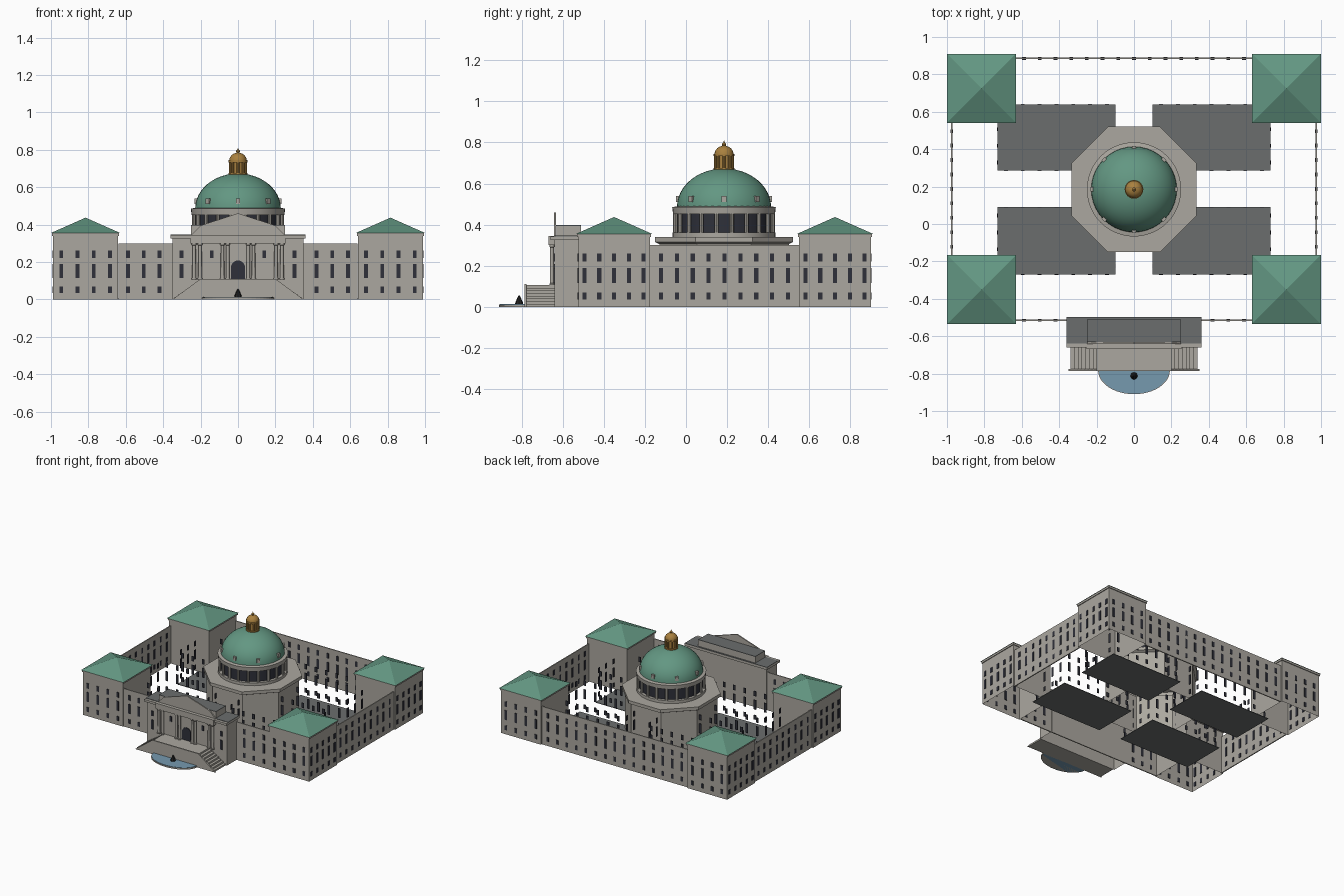
import bpy, bmesh
from math import cos, sin, pi, sqrt
from mathutils import Matrix

if "Cube" in bpy.data.objects:
    bpy.data.objects.remove(bpy.data.objects["Cube"])


def material(name, r, g, b):
    m = bpy.data.materials.new(name)
    m.use_nodes = True
    m.diffuse_color = (r, g, b, 1)
    m.node_tree.nodes["Principled BSDF"].inputs["Base Color"].default_value = (r, g, b, 1)
    return m


STONE = material("grey stone", .41, .39, .35)
SLATE = material("dark slate", .145, .155, .155)
GLASS = material("dark glass", .028, .03, .042)
COPPER = material("green copper", .125, .31, .225)
GOLD = material("gold", .40, .22, .05)
WATER = material("water blue", .18, .32, .43)
BRONZE = material("black bronze", .015, .015, .015)


def finish(name, bm, *mats, smooth=False):
    mesh = bpy.data.meshes.new(name)
    bm.to_mesh(mesh)
    bm.free()
    for m in mats:
        mesh.materials.append(m)
    ob = bpy.data.objects.new(name, mesh)
    bpy.context.collection.objects.link(ob)
    if smooth:
        bpy.context.view_layer.objects.active = ob
        bpy.ops.object.select_all(action='DESELECT')
        ob.select_set(True)
        bpy.ops.object.shade_smooth_by_angle(angle=pi / 5)
    return ob


def box(bm, x0, x1, y0, y1, z0, z1, open_bottom=False):
    mat = Matrix.Translation(((x0 + x1) / 2, (y0 + y1) / 2, (z0 + z1) / 2)) @ \
        Matrix.Diagonal((abs(x1 - x0), abs(y1 - y0), abs(z1 - z0), 1))
    verts = bmesh.ops.create_cube(bm, size=1, matrix=mat)["verts"]
    if open_bottom:
        low = [f for f in verts[0].link_faces] + [f for v in verts for f in v.link_faces]
        low = {f for f in low if all(abs(v.co.z - z0) < 1e-5 for v in f.verts)}
        bmesh.ops.delete(bm, geom=list(low), context='FACES')


def lathe(bm, cx, cy, profile, segs, phase=0):
    """Surface of revolution from (radius, height) points."""
    rings = []
    for r, z in profile:
        if r == 0:
            rings.append([bm.verts.new((cx, cy, z))] * segs)
        else:
            angles = [2 * pi * (i + phase) / segs for i in range(segs)]
            rings.append([bm.verts.new((cx + r * cos(a), cy + r * sin(a), z)) for a in angles])
    for a, b in zip(rings, rings[1:]):
        for i in range(segs):
            j = (i + 1) % segs
            bm.faces.new(list(dict.fromkeys((a[i], a[j], b[j], b[i]))))


def extrude_y(bm, points, y0, y1):
    """Prism from an (x, z) outline."""
    a = [bm.verts.new((x, y0, z)) for x, z in points]
    b = [bm.verts.new((x, y1, z)) for x, z in points]
    bm.faces.new(a)
    bm.faces.new(b[::-1])
    for i in range(len(a)):
        j = (i + 1) % len(a)
        bm.faces.new((a[j], a[i], b[i], b[j]))
    bmesh.ops.recalc_face_normals(bm, faces=bm.faces)


ROWS = [(.035, .07), (.115, .19), (.22, .26)]


def windows(bm, axis, fixed, start, stop, count, t=.004, rows=ROWS):
    """Rows of evenly spaced panes on the plane where the other axis equals fixed."""
    for i in range(count):
        c = start + (stop - start) * (i + .5) / count
        for z0, z1 in rows:
            if axis == 'x':
                box(bm, c - .01, c + .01, fixed - t, fixed + t, z0, z1)
            else:
                box(bm, fixed - t, fixed + t, c - .01, c + .01, z0, z1)


# Outer walls with windows cut right through
FRONT, BACK, SIDE = -.515, .885, .975
walls, panes = bmesh.new(), bmesh.new()
for y in (FRONT, BACK):
    box(walls, -.64, .64, y - .004, y + .004, 0, .3)
    windows(panes, 'x', y, -.63, .63, 15, .007)
for x in (-SIDE, SIDE):
    box(walls, x - .004, x + .004, -.18, .55, 0, .3)
    windows(panes, 'y', x, -.16, .535, 9, .007)
finish("outer_walls", walls, STONE)
finish("wall_windows", panes, GLASS)

# Corner towers with pyramid roofs
for sx, xname in ((-1, "right"), (1, "left")):
    for cy, sy, yname in ((-.35, -1, "front"), (.725, 1, "back")):
        cx = sx * .815
        tower, roof, panes = bmesh.new(), bmesh.new(), bmesh.new()
        box(tower, cx - .174, cx + .174, cy - .174, cy + .174, 0, .35, True)
        box(tower, cx - .18, cx + .18, cy - .18, cy + .18, .34, .355)
        lathe(roof, cx, cy, [(0, .355), (.185 * sqrt(2), .355), (0, .437)], 4, .5)
        windows(panes, 'x', cy + sy * .174, cx - .174, cx + .174, 4)
        windows(panes, 'y', cx + sx * .174, cy - .18, cy + .18, 5)
        finish(f"{yname}_{xname}_tower", tower, STONE)
        finish(f"{yname}_{xname}_tower_roof", roof, COPPER)
        finish(f"{yname}_{xname}_tower_windows", panes, GLASS)

# Courtyard floors ringed by panes
floors, panes = bmesh.new(), bmesh.new()
for s in (-1, 1):
    for y0, y1 in ((-.27, .09), (.285, .64)):
        box(floors, s * .1, s * .73, y0, y1, 0, .004)
        for y in (y0, y1):
            windows(panes, 'x', y, s * .1, s * .73, 7, .002)
        for x in (s * .1, s * .73):
            windows(panes, 'y', x, y0, y1, 4, .002)
finish("courtyard_floors", floors, SLATE)
finish("courtyard_windows", panes, GLASS)

# Octagonal base
CY = .185
K = 1 / cos(pi / 8)
base = bmesh.new()
lathe(base, 0, CY, [(.315 * K, 0), (.315 * K, .305), (.335 * K, .315), (.335 * K, .34), (0, .34)], 8, .5)
finish("octagon_base", base, STONE)

# Drum: plinth, glass band, pilasters, cornice
drum, glass = bmesh.new(), bmesh.new()
lathe(drum, 0, CY, [(.25, .34), (.25, .362), (.22, .362)], 48)
lathe(drum, 0, CY, [(.22, .452), (.248, .452), (.252, .485), (.225, .49)], 48)
lathe(glass, 0, CY, [(.228, .36), (.228, .455)], 48)
for i in range(20):
    a = 2 * pi * (i + .5) / 20
    lathe(drum, .24 * cos(a) , CY + .24 * sin(a), [(.01, .36), (.01, .455)], 8)
finish("drum", drum, STONE, smooth=True)
finish("drum_windows", glass, GLASS, smooth=True)

# Dome with dormers
dome, dormers = bmesh.new(), bmesh.new()
arc = [i * pi / 24 for i in range(12)]
lathe(dome, 0, CY, [(.229 * cos(t), .485 + .188 * sin(t)) for t in arc] + [(0, .673)], 40)
finish("dome", dome, COPPER, smooth=True)
for i in range(8):
    rot = Matrix.Translation((0, CY, 0)) @ Matrix.Rotation(2 * pi * i / 8 + pi / 2, 4, 'Z')
    part = Matrix.Translation((.218, 0, .525)) @ Matrix.Diagonal((.03, .024, .03, 1))
    bmesh.ops.create_cube(dormers, size=1, matrix=rot @ part)
finish("dome_dormers", dormers, STONE)

# Gold lantern
lantern, core = bmesh.new(), bmesh.new()
lathe(lantern, 0, CY, [(.05, .66), (.05, .675), (.03, .675)], 24)
lathe(lantern, 0, CY, [(.03, .733), (.05, .733), (.05, .744)]
      + [(.046 * cos(t), .744 + .04 * sin(t)) for t in arc[::2]]
      + [(.008, .784), (.011, .793), (.004, .8), (0, .812)], 24)
for i in range(8):
    a = 2 * pi * i / 8
    lathe(lantern, .042 * cos(a), CY + .042 * sin(a), [(.007, .67), (.007, .735)], 8)
lathe(core, 0, CY, [(.036, .67), (.036, .735)], 16)
finish("lantern", lantern, GOLD, smooth=True)
finish("lantern_core", core, GOLD)

# Entrance pavilion with slate roof, attic and pediment
pav, slate, panes = bmesh.new(), bmesh.new(), bmesh.new()
box(pav, -.35, .35, -.64, -.505, 0, .325, True)
box(pav, -.36, .36, -.66, -.497, .325, .343)
box(pav, -.255, .255, -.668, -.64, .3, .345)
box(pav, -.25, .25, -.63, -.51, .34, .394)
extrude_y(pav, [(-.25, .345), (.25, .345), (.2, .395), (0, .46), (-.2, .395)], -.642, -.632)
box(slate, -.36, .36, -.638, -.497, .343, .346)
box(slate, -.25, .25, -.632, -.51, .394, .398)
for s in (-1, 1):
    windows(panes, 'x', -.64, s * .255, s * .35, 1, rows=ROWS[1:])
    windows(panes, 'x', -.64, s * .11, s * .17, 1, rows=ROWS[2:])
finish("entrance_pavilion", pav, STONE)
finish("pavilion_roof", slate, SLATE)
finish("pavilion_windows", panes, GLASS)

# Paired columns
columns = bmesh.new()
for s in (-1, 1):
    for x in (.055, .083, .203, .235):
        lathe(columns, s * x, -.652, [(.013, .105), (.013, .113), (.01, .115), (.009, .288),
                                      (.013, .292), (.013, .302)], 12)
finish("columns", columns, STONE, smooth=True)

# Arched door
door = bmesh.new()
arch = [(.038 * cos(i * pi / 10), .17 + .038 * sin(i * pi / 10)) for i in range(11)]
extrude_y(door, [(-.038, .108), (.038, .108)] + arch, -.645, -.638)
finish("arched_door", door, GLASS)

# Terrace with stairs falling to both sides behind a sloping parapet
stairs = bmesh.new()
box(stairs, -.2, .2, -.775, -.64, 0, .105)
STEPS = 7
for s in (-1, 1):
    for i in range(STEPS):
        x = .2 + .14 * i / STEPS
        box(stairs, s * x, s * (x + .14 / STEPS), -.775, -.64, 0, .105 * (1 - (i + 1) / (STEPS + 1)))
extrude_y(stairs, [(-.35, 0), (.35, 0), (.2, .11), (-.2, .11)], -.785, -.775)
finish("terrace_stairs", stairs, STONE)

# Half-oval pool with bronze figure
for name, rx, ry, top, mat in (("pool_rim", .192, .127, .01, STONE), ("pool_water", .188, .124, .013, WATER)):
    pool = bmesh.new()
    rim = [pool.verts.new((rx * cos(i * pi / 24), -.783 - ry * sin(i * pi / 24), 0)) for i in range(25)]
    face = pool.faces.new(rim)
    ext = bmesh.ops.extrude_face_region(pool, geom=[face])["geom"]
    bmesh.ops.translate(pool, verts=[v for v in ext if isinstance(v, bmesh.types.BMVert)], vec=(0, 0, top))
    bmesh.ops.recalc_face_normals(pool, faces=pool.faces)
    finish(name, pool, mat)
figure = bmesh.new()
lathe(figure, 0, -.812, [(.02, .012), (.018, .022), (.007, .048), (0, .058)], 8)
finish("fountain_figure", figure, BRONZE)
